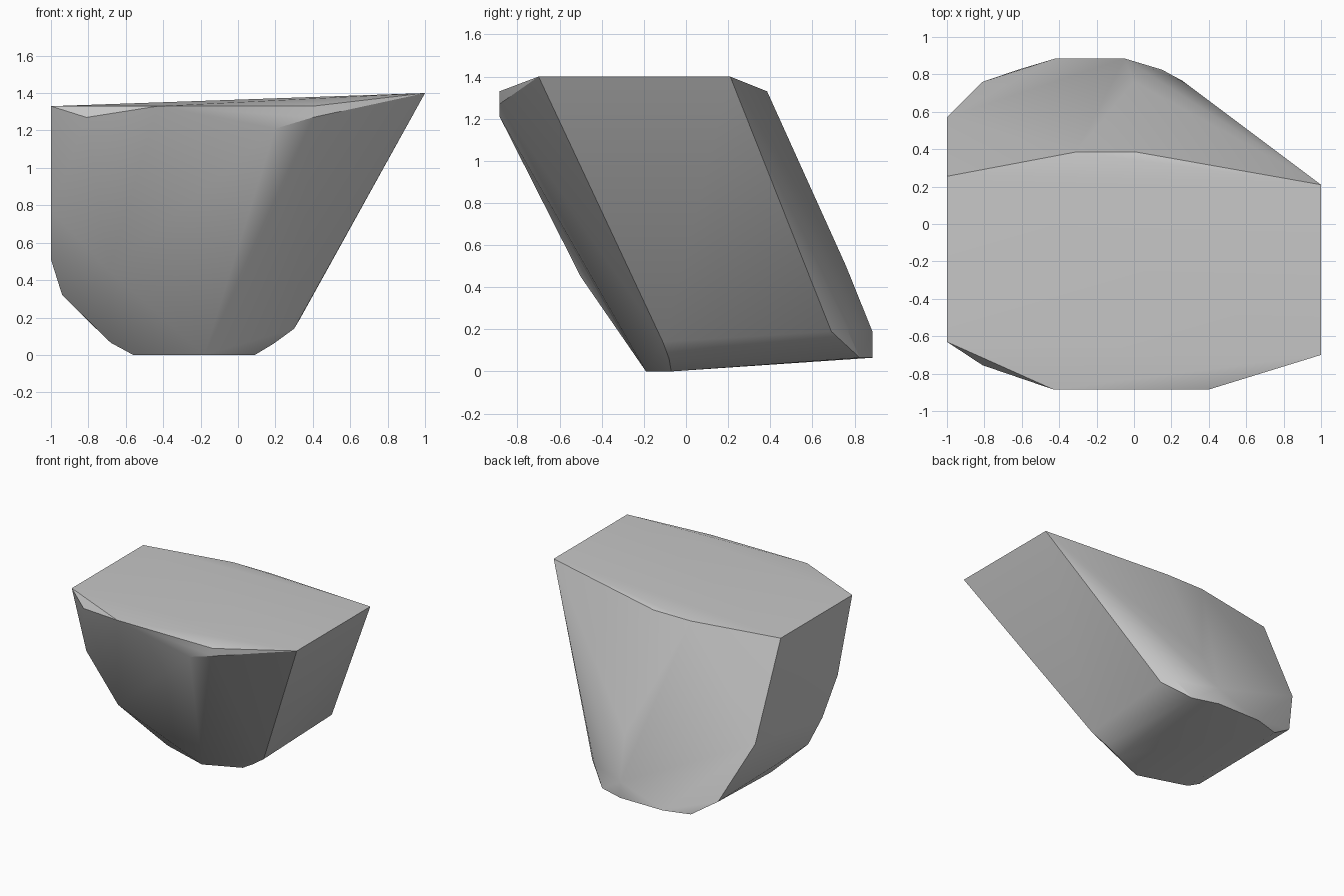
import bpy
import bmesh
import math

# Remove the default object
default_cube = bpy.data.objects.get("Cube")
if default_cube:
    bpy.data.objects.remove(default_cube, do_unlink=True)


def make_material(name, colour):
    """One flat colour for both the viewport and the render."""
    material = bpy.data.materials.new(name)
    material.use_nodes = True
    material.diffuse_color = colour
    shader = next(n for n in material.node_tree.nodes if n.type == "BSDF_PRINCIPLED")
    shader.inputs["Base Color"].default_value = colour
    return material


def make_hull(name, corner_groups, material, sharp_angle):
    """Wrap the chiselled corners in a convex skin with crisp main edges."""
    mesh = bpy.data.meshes.new(name)
    bm = bmesh.new()
    for group in corner_groups:
        for corner in group:
            bm.verts.new(corner)

    hull = bmesh.ops.convex_hull(bm, input=bm.verts[:])
    buried = [item for item in set(hull["geom_interior"] + hull["geom_unused"])
              if isinstance(item, bmesh.types.BMVert)]
    bmesh.ops.delete(bm, geom=buried, context="VERTS")

    # Merge nearly flat neighbouring triangles into clean facets
    bmesh.ops.dissolve_limit(bm, angle_limit=math.radians(2),
                             verts=bm.verts[:], edges=bm.edges[:])
    bmesh.ops.recalc_face_normals(bm, faces=bm.faces[:])

    # Soft facets with sharp creases where the surface turns strongly
    for face in bm.faces:
        face.smooth = True
    for edge in bm.edges:
        edge.smooth = edge.calc_face_angle(math.pi) < math.radians(sharp_angle)

    bm.to_mesh(mesh)
    bm.free()
    mesh.materials.append(material)
    rock = bpy.data.objects.new(name, mesh)
    bpy.context.collection.objects.link(rock)
    return rock


# Flat top, rising slightly towards one side
top_rim = [
    (1, -.7, 1.4), (1, .21, 1.4), (.01, .385, 1.33), (-.31, .385, 1.33),
    (-1, .255, 1.33), (-1, -.63, 1.33), (-.43, -.885, 1.33), (.4, -.885, 1.33),
]

# Chipped lip below the front of the top
front_lip = [(-.81, -.755, 1.27), (.2, -.885, 1.21), (.4, -.885, 1.27)]

# Leaning front and the upright side that curves under
front_slope = [(-.69, -.5, .45), (.3, -.11, .14), (.19, -.08, .06)]
upright_side = [
    (-1, -.45, .77), (-1, -.26, .51), (-.94, -.17, .32),
    (-1, .57, .62), (-.81, .76, .19), (-.68, -.08, .065),
]

# Leaning back, ending in a blunt heel
back_slope = [(0, .76, .5), (.33, .69, .19), (.26, .765, .2)]
heel = [
    (-.05, .885, .19), (-.05, .885, .065), (-.42, .885, .065),
    (.15, .825, .065), (-.62, .825, .065),
]

# Narrow foot at the front of the underside
foot = [(-.56, -.07, 0), (-.18, -.19, 0), (.09, -.07, 0)]

grey_stone = make_material("grey_stone", (.57, .57, .57, 1))
make_hull(
    "rock",
    [top_rim, front_lip, front_slope, upright_side, back_slope, heel, foot],
    grey_stone,
    sharp_angle=32,
)
